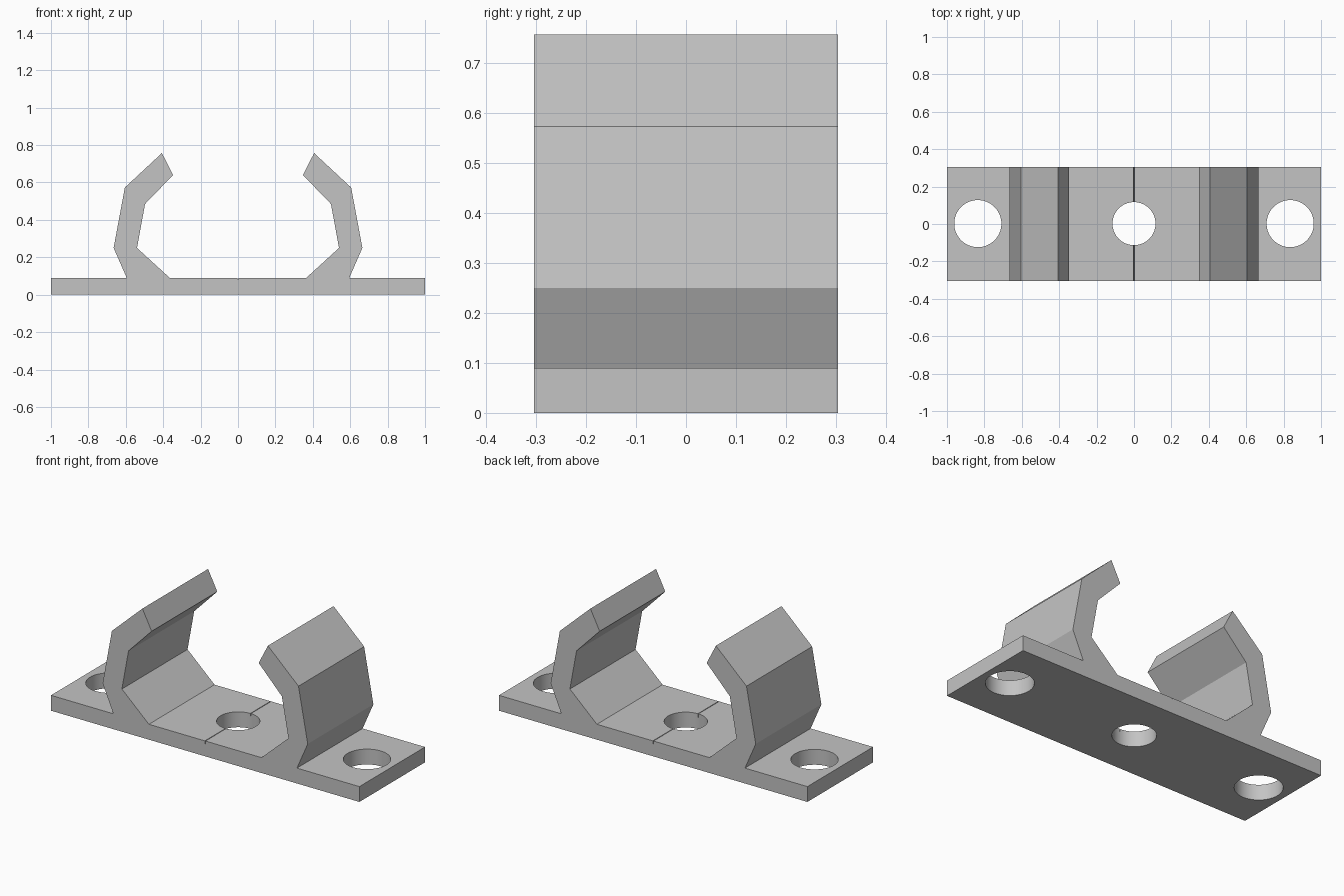
import bpy, bmesh
from mathutils import Matrix, Vector

if "Cube" in bpy.data.objects:
    bpy.data.objects.remove(bpy.data.objects["Cube"], do_unlink=True)

DEPTH = 0.304
BASE_TOP = 0.09

grey = bpy.data.materials.new("plain grey")
grey.use_nodes = True
colour = (0.55, 0.55, 0.55, 1)
grey.diffuse_color = colour
grey.node_tree.nodes["Principled BSDF"].inputs["Base Color"].default_value = colour


def add_object(name, bm):
    bmesh.ops.recalc_face_normals(bm, faces=bm.faces)
    mesh = bpy.data.meshes.new(name)
    bm.to_mesh(mesh)
    bm.free()
    mesh.materials.append(grey)
    obj = bpy.data.objects.new(name, mesh)
    bpy.context.collection.objects.link(obj)
    return obj


# Half profile: base end, outer side of the arm, tip, inner side, centre seam
half = [(1, 0), (1, BASE_TOP), (0.595, BASE_TOP), (0.665, 0.25),
        (0.605, 0.573), (0.407, 0.757), (0.347, 0.64), (0.497, 0.485),
        (0.54, 0.25), (0.365, BASE_TOP), (0.002, BASE_TOP)]
seam_bottom = [(0, BASE_TOP - 0.025)]
profile = half + seam_bottom + [(-x, z) for x, z in reversed(half)]

# Base plate and both gripping arms as one extruded profile
bm = bmesh.new()
face = bm.faces.new([bm.verts.new((x, -DEPTH, z)) for x, z in profile])
extruded = bmesh.ops.extrude_face_region(bm, geom=[face])
moved = [v for v in extruded["geom"] if isinstance(v, bmesh.types.BMVert)]
bmesh.ops.translate(bm, verts=moved, vec=Vector((0, 2 * DEPTH, 0)))
clip = add_object("clip_body", bm)

# Cutters for the screw holes
bm = bmesh.new()
for x, radius in ((-0.835, 0.126), (0, 0.115), (0.835, 0.126)):
    bmesh.ops.create_cone(bm, cap_ends=True, segments=64, radius1=radius,
                          radius2=radius, depth=0.4,
                          matrix=Matrix.Translation((x, 0.002, 0.04)))
cutter = add_object("screw_hole_cutters", bm)
cutter.hide_render = True
cutter.hide_set(True)

holes = clip.modifiers.new("screw_holes", "BOOLEAN")
holes.operation = "DIFFERENCE"
holes.solver = "EXACT"
holes.object = cutter

# Apply the cut, drop the cutter, and smooth only the hole walls
bpy.context.view_layer.objects.active = clip
clip.select_set(True)
bpy.ops.object.modifier_apply(modifier=holes.name)
bpy.data.objects.remove(cutter, do_unlink=True)
bpy.ops.object.shade_smooth_by_angle(angle=0.3)
